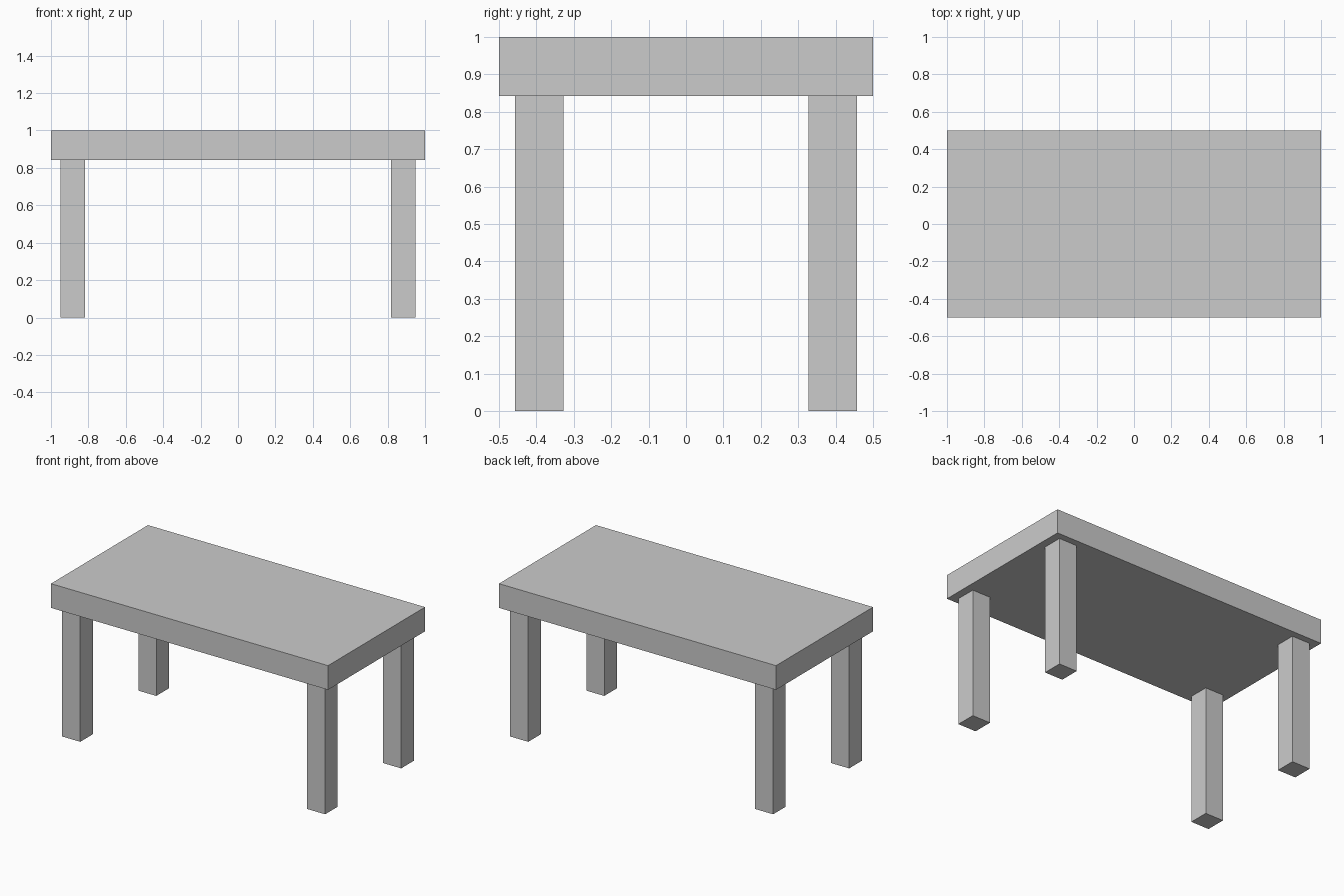
import bpy

if "Cube" in bpy.data.objects:
    bpy.data.objects.remove(bpy.data.objects["Cube"])


def box(name, center, size):
    bpy.ops.mesh.primitive_cube_add(size=1, location=center)
    obj = bpy.context.object
    obj.name = name
    obj.scale = size
    bpy.ops.object.transform_apply(location=False, rotation=False, scale=True)
    return obj


LEG_HEIGHT = 0.842
LEG_WIDTH = 0.13

# Thick rectangular top
box("table_top", (0, 0, (1 + LEG_HEIGHT) / 2), (2, 1, 1 - LEG_HEIGHT))

# Four square legs, set in from the corners
for side, x in (("left", -0.884), ("right", 0.884)):
    for end, y in (("front", -0.392), ("back", 0.392)):
        box(f"{end}_{side}_leg", (x, y, LEG_HEIGHT / 2),
            (LEG_WIDTH, LEG_WIDTH, LEG_HEIGHT))
